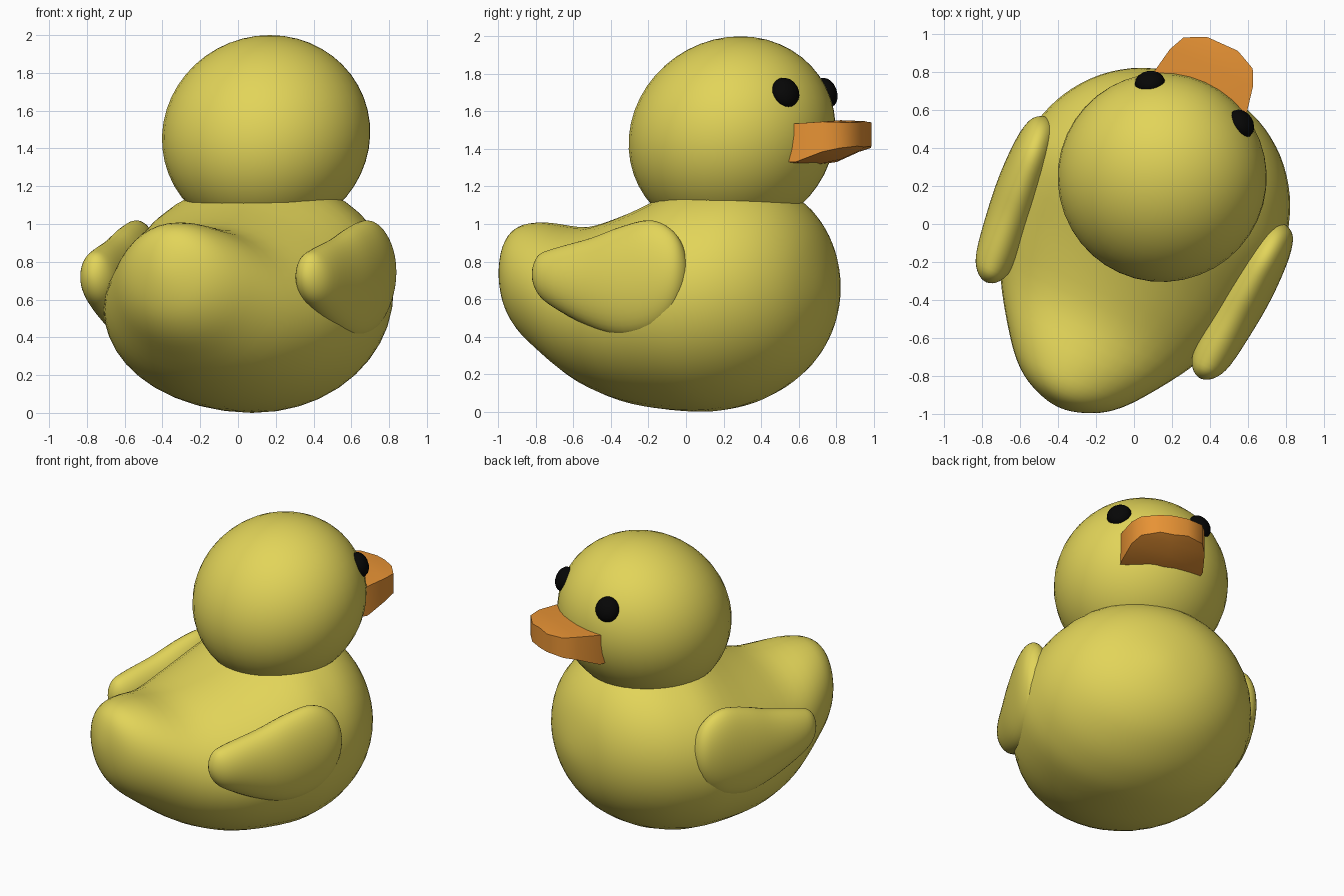
import bpy, bmesh, math
from mathutils import Matrix, Vector

if "Cube" in bpy.data.objects:
    bpy.data.objects.remove(bpy.data.objects["Cube"])

# The whole duck is turned about z; parts are designed with y forward, x sideways
TURN = Matrix.Rotation(math.radians(-24.2), 4, 'Z') @ Matrix.Translation((0.035, 0, 0))


def material(name, rgb):
    m = bpy.data.materials.new(name)
    m.diffuse_color = (*rgb, 1)
    m.use_nodes = True
    m.node_tree.nodes["Principled BSDF"].inputs["Base Color"].default_value = m.diffuse_color
    return m


YELLOW = material("yellow", (0.76, 0.66, 0.10))
ORANGE = material("orange", (0.80, 0.29, 0.035))
BLACK = material("black", (0.002, 0.002, 0.002))


def finish(name, bm, mat, sharp=None):
    bmesh.ops.recalc_face_normals(bm, faces=bm.faces)
    mesh = bpy.data.meshes.new(name)
    bm.to_mesh(mesh)
    bm.free()
    mesh.transform(TURN)
    mesh.materials.append(mat)
    for p in mesh.polygons:
        p.use_smooth = True
    if sharp:
        mesh.set_sharp_from_angle(angle=math.radians(sharp))
    ob = bpy.data.objects.new(name, mesh)
    bpy.context.collection.objects.link(ob)
    return ob


def spline(p0, p1, p2, p3, t):
    return [0.5 * (2 * b + (c - a) * t + (2 * a - 5 * b + 4 * c - d) * t * t
                   + (3 * b - a - 3 * c + d) * t ** 3)
            for a, b, c, d in zip(p0, p1, p2, p3)]


def loft(name, sections, x=0.0, slant=0.0, steps=4, sides=40):
    """Elliptical sections (y, half width, z bottom, z top), closed to a pole at both ends."""
    def flip(s):
        return (s[0], -s[1], s[3], s[2])
    pts = [flip(sections[1])] + sections + [flip(sections[-2])]
    rows = []
    for i in range(1, len(pts) - 2):
        for k in range(steps):
            rows.append(spline(*pts[i - 1:i + 3], k / steps))
    bm = bmesh.new()
    ends = [bm.verts.new((x + slant * s[0], s[0], s[2])) for s in (sections[0], sections[-1])]
    rings = []
    for y, w, lo, hi in rows[1:]:
        ring = []
        for j in range(sides):
            a = 2 * math.pi * j / sides
            ring.append(bm.verts.new((x + slant * y + w * math.cos(a), y,
                                      (lo + hi) / 2 + (hi - lo) / 2 * math.sin(a))))
        rings.append(ring)
    for j in range(sides):
        n = (j + 1) % sides
        bm.faces.new((ends[0], rings[0][j], rings[0][n]))
        bm.faces.new((ends[1], rings[-1][n], rings[-1][j]))
        for a, b in zip(rings, rings[1:]):
            bm.faces.new((a[j], b[j], b[n], a[n]))
    return finish(name, bm, YELLOW)


def ellipsoid(name, matrix, mat, u=40, v=24):
    bm = bmesh.new()
    bmesh.ops.create_uvsphere(bm, u_segments=u, v_segments=v, radius=1, matrix=matrix)
    return finish(name, bm, mat)


# Body with upturned tail
loft("body", [
    (-1.045, 0, .75, .75), (-1.015, .14, .575, .91), (-.94, .27, .44, .99),
    (-.80, .395, .315, 1.008), (-.54, .565, .14, .985), (-.25, .69, .035, 1.07),
    (.10, .75, 0, 1.22), (.33, .712, .03, 1.24), (.52, .625, .11, 1.20),
    (.68, .48, .235, 1.09), (.79, .28, .41, .91), (.84, 0, .64, .64)])

# Head, leaning slightly forward at the top
lean = Matrix.Shear('XY', 4, (0, 0))
lean[1][2] = .09
ellipsoid("head", Matrix.Translation((0, .285, 1.468)) @ lean
          @ Matrix.Diagonal((.552, .55, .532, 1)), YELLOW)

# Wings and eyes, one per side
WING = [(-.60, 0, .73, .73), (-.565, .065, .63, .83), (-.47, .105, .555, .87),
        (-.25, .125, .45, .925), (-.07, .13, .403, .985), (.10, .12, .422, 1.02),
        (.22, .10, .495, .98), (.295, .065, .61, .89), (.325, 0, .75, .75)]
for side, s in (("left", -1), ("right", 1)):
    loft(side + "_wing", WING, x=s * .662, slant=s * .07)
    facing = Vector((s * .27, .425, .20)).to_track_quat('X', 'Z')
    ellipsoid(side + "_eye", Matrix.LocRotScale(Vector((s * .265, .715, 1.70)), facing,
                                                Vector((.058, .080, .082))), BLACK, 16, 10)

# Beak: plan points (x, y, z bottom, z bottom of keel, z top) mirrored across the middle
half = [(.25, .62, 1.33, 1.30, 1.53), (.268, .775, 1.33, 1.315, 1.535),
        (.24, .92, 1.385, 1.345, 1.545), (.20, 1.005, 1.405, 1.38, 1.542),
        (.09, 1.058, 1.415, 1.41, 1.54)]
bm = bmesh.new()
grid = []
for x, y, lo, keel, hi in half:
    grid.append([bm.verts.new(c) for c in ((x, y, hi), (0, y, hi + .008), (-x, y, hi),
                                           (-x, y, lo), (0, y, keel), (x, y, lo))])
for a, b in zip(grid, grid[1:]):
    for j in range(6):
        n = (j + 1) % 6
        bm.faces.new((a[j], a[n], b[n], b[j]))
bm.faces.new(grid[0])
bm.faces.new(grid[-1])
finish("beak", bm, ORANGE, sharp=40)
